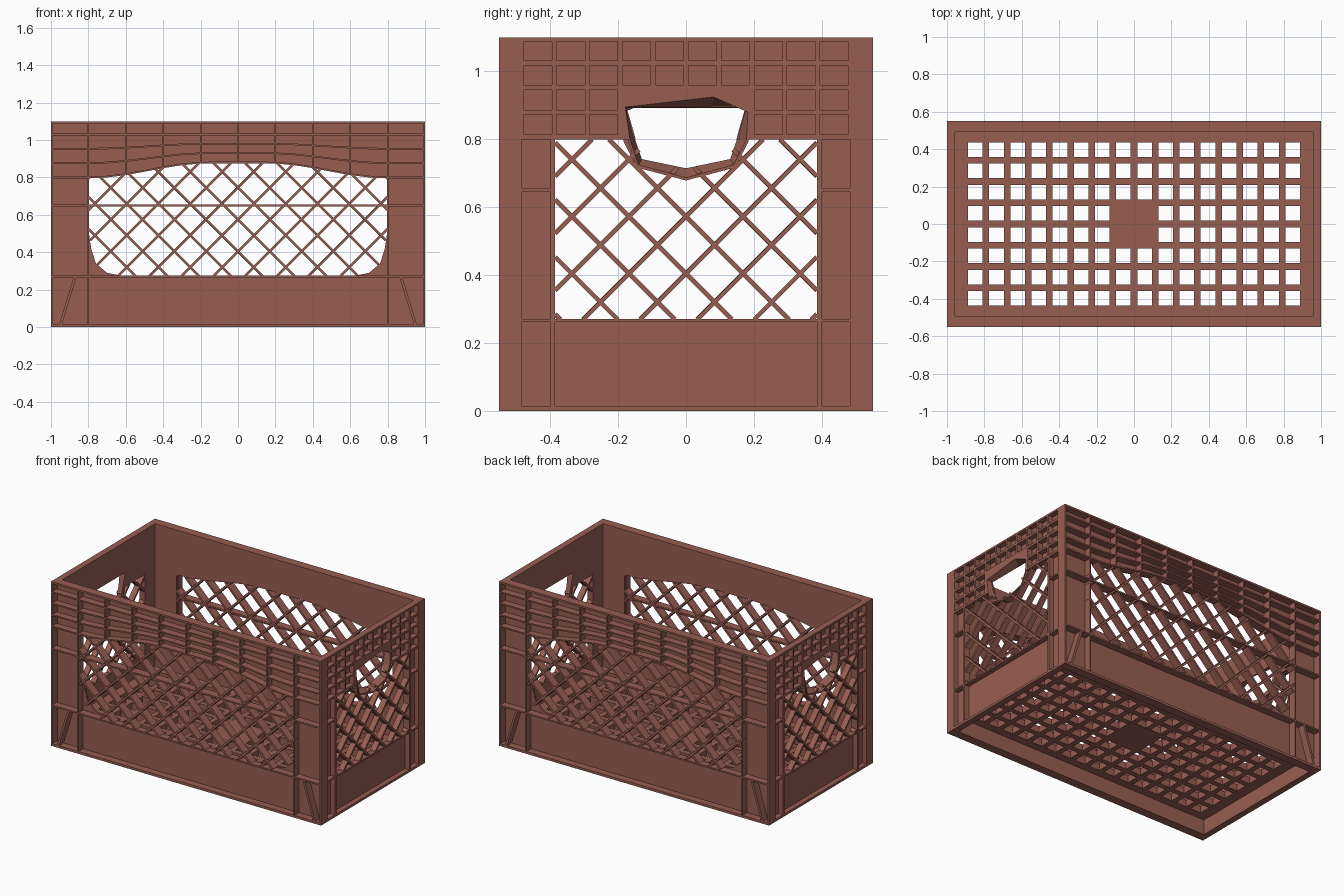
import bpy, bmesh, math
from mathutils import Vector

if "Cube" in bpy.data.objects:
    bpy.data.objects.remove(bpy.data.objects["Cube"])

mat = bpy.data.materials.new("brick_red_plastic")
mat.diffuse_color = (0.31, 0.112, 0.083, 1)
mat.use_nodes = True
mat.node_tree.nodes["Principled BSDF"].inputs["Base Color"].default_value = mat.diffuse_color


def make(name, bm, angles=(0,)):
    """Turn a bmesh into one object per rotation about z."""
    bmesh.ops.recalc_face_normals(bm, faces=bm.faces)
    me = bpy.data.meshes.new(name)
    bm.to_mesh(me)
    bm.free()
    me.materials.append(mat)
    for i, a in enumerate(angles):
        ob = bpy.data.objects.new(name if len(angles) == 1 else f"{name}_{i + 1}", me)
        ob.rotation_euler.z = a
        bpy.context.collection.objects.link(ob)


def box(bm, x0, x1, y0, y1, z0, z1):
    r = bmesh.ops.create_cube(bm, size=1)
    for v in r["verts"]:
        v.co = Vector(((x0 + x1) / 2 + v.co.x * (x1 - x0),
                       (y0 + y1) / 2 + v.co.y * (y1 - y0),
                       (z0 + z1) / 2 + v.co.z * (z1 - z0)))


def bar(bm, p, q, w, y0, y1):
    """Straight rib from p to q in the xz plane, w wide, y0 to y1 deep."""
    p, q = Vector(p), Vector(q)
    d = (q - p).normalized() * (w / 2)
    n = Vector((-d.y, d.x))
    ring = [p + n, p - n, q - n, q + n]
    a = [bm.verts.new((c.x, y0, c.y)) for c in ring]
    b = [bm.verts.new((c.x, y1, c.y)) for c in ring]
    bm.faces.new(a)
    bm.faces.new(b[::-1])
    for i in range(4):
        j = (i + 1) % 4
        bm.faces.new((a[i], b[i], b[j], a[j]))


def plate(bm, loops, y0, y1):
    """Flat panel with holes: first loop is the outline, the rest are holes."""
    edges = []
    for lp in loops:
        vs = [bm.verts.new((x, y0, z)) for x, z in lp]
        edges += [bm.edges.new((vs[i], vs[(i + 1) % len(vs)])) for i in range(len(vs))]
    r = bmesh.ops.triangle_fill(bm, use_beauty=True, edges=edges)
    faces = [g for g in r["geom"] if isinstance(g, bmesh.types.BMFace)]
    ex = bmesh.ops.extrude_face_region(bm, geom=faces, use_keep_orig=True)
    for g in ex["geom"]:
        if isinstance(g, bmesh.types.BMVert):
            g.co.y = y1


def lattice(bm, outline, pitch, zc, w, y0, y1):
    """Diagonal bars in both directions, clipped to an outline."""
    for s in (1, -1):
        for k in range(-14, 15):
            c = k * pitch + 0.0003
            hits = []
            for i, (xa, za) in enumerate(outline):
                xb, zb = outline[(i + 1) % len(outline)]
                fa = xa - c - s * (za - zc)
                fb = xb - c - s * (zb - zc)
                if (fa > 0) != (fb > 0):
                    t = fa / (fa - fb)
                    hits.append(za + t * (zb - za))
            hits.sort()
            for lo, hi in zip(hits[::2], hits[1::2]):
                bar(bm, (c + s * (lo - zc), lo), (c + s * (hi - zc), hi), w, y0, y1)


def arch(x):
    """Lower edge of the long wall's ribbed band."""
    t = min(1, max(0, (0.8 - abs(x)) / 0.65))
    return 0.80 + 0.08 * (0.5 - 0.5 * math.cos(math.pi * t))


# ---------- long walls (front and back) ----------
LONG = (0, math.pi)
Y0, Y1, Y2 = -0.55, -0.502, -0.491
opening = [(-0.6, 0.27), (0.6, 0.27), (0.70, 0.29), (0.76, 0.34), (0.785, 0.42), (0.8, 0.52)]
opening += [(0.8 - 0.1 * i, arch(0.8 - 0.1 * i)) for i in range(17)]
opening += [(-0.8, 0.52), (-0.785, 0.42), (-0.76, 0.34), (-0.70, 0.29)]

bm = bmesh.new()
plate(bm, [[(-0.985, 0), (0.985, 0), (0.985, 1.095), (-0.985, 1.095)], opening], Y1, Y2)
make("long_wall_panel", bm, LONG)

bm = bmesh.new()
lattice(bm, opening, 0.17, 0.405, 0.013, Y0 + 0.004, Y2)
box(bm, -0.8, 0.8, Y0, Y2, 0.646, 0.654)              # tie bar
make("long_wall_lattice", bm, LONG)

bm = bmesh.new()
for k in range(4):                                    # arched ribs
    row = [(x / 10, 1.03 - k * (1.03 - arch(x / 10)) / 3) for x in range(-10, 11)]
    row[0], row[-1] = (-0.995, row[0][1]), (0.995, row[-1][1])
    for p, q in zip(row, row[1:]):
        bar(bm, p, q, 0.009, Y0, Y1)
for i in range(-4, 5):                                # upright ribs in the band
    box(bm, i * 0.2 - 0.004, i * 0.2 + 0.004, Y0, Y1, arch(i * 0.2), 1.095)
for z in (0.27, 0.65):                                # full-length ribs
    box(bm, -0.995, 0.995, Y0, Y1, z - 0.005, z + 0.005)
box(bm, -0.995, 0.995, Y0, Y1, 0, 0.016)
for s in (-1, 1):                                     # corner bay ribs
    box(bm, s * 0.8 - 0.004, s * 0.8 + 0.004, Y0, Y1, 0, 0.8)
    bar(bm, (s * 0.95, 0.01), (s * 0.87, 0.27), 0.015, Y0, Y1)
make("long_wall_ribs", bm, LONG)

# ---------- end walls (right and left) ----------
ENDS = (math.pi / 2, -math.pi / 2)
E0, E1, E2 = -1.0, -0.966, -0.958
grip = [(0.148, 0.8), (0.13, 0.74), (0, 0.71), (-0.13, 0.74), (-0.148, 0.8)]
low = [(-0.385, 0.27), (0.385, 0.27), (0.385, 0.8)]
hole = low + [(0.148, 0.8), (0.175, 0.895), (-0.175, 0.895), (-0.148, 0.8), (-0.385, 0.8)]

bm = bmesh.new()
plate(bm, [[(-0.497, 0), (0.497, 0), (0.497, 1.095), (-0.497, 1.095)], hole], E1, E2)
make("end_wall_panel", bm, ENDS)

bm = bmesh.new()
lattice(bm, low + grip + [(-0.385, 0.8)], 0.168, 0.405, 0.013, E0 + 0.004, E2)
make("end_wall_lattice", bm, ENDS)

# handle: funnel collar, wide outside and narrow inside
bm = bmesh.new()
outer = [(-0.178, 0.895), (0.08, 0.925), (0.182, 0.88), (0.178, 0.80), (0.14, 0.725),
         (0, 0.687), (-0.14, 0.725), (-0.165, 0.80)]
inner = [(-0.175, 0.893), (0.08, 0.893), (0.175, 0.893), (0.15, 0.80), (0.13, 0.742),
         (0, 0.715), (-0.13, 0.742), (-0.15, 0.80)]
back = [(x * 1.03, z + (0.004 if z > 0.85 else -0.008)) for x, z in outer]
rings = [[bm.verts.new((x, y, z)) for x, z in lp]
         for lp, y in ((outer, E0), (inner, E2), (back, E2), (back, E0))]
for a, b in zip(rings, rings[1:] + rings[:1]):
    for i in range(8):
        j = (i + 1) % 8
        bm.faces.new((a[i], a[j], b[j], b[i]))
plate(bm, [[(-0.2, 0.8), (-0.165, 0.8), (-0.178, 0.895), (0.08, 0.925), (0.182, 0.88),
            (0.178, 0.8), (0.2, 0.8), (0.2, 0.953), (-0.2, 0.953)]], E0, E0 + 0.008)
make("handle_surround", bm, ENDS)

bm = bmesh.new()
for z in (0.807, 0.88, 0.953, 1.025):                 # waffle rows
    spans = [(-0.49, -0.19), (0.19, 0.49)] if z < 0.9 else [(-0.49, 0.49)]
    for a, b in spans:
        box(bm, a, b, E0, E1, z - 0.007, z + 0.007)
for k in range(11):                                   # waffle columns
    u = -0.485 + 0.097 * k
    box(bm, u - 0.007, u + 0.007, E0, E1, 0.95 if 3 < k < 7 else 0.8, 1.095)
box(bm, -0.49, 0.49, E0, E1, 0, 0.016)
box(bm, -0.49, 0.49, E0, E1, 0.262, 0.272)
for s in (-1, 1):                                     # corner bay ribs and flanges
    box(bm, s * 0.393 - 0.008, s * 0.393 + 0.008, E0, E1, 0, 0.8)
    box(bm, min(s * 0.39, s * 0.49), max(s * 0.39, s * 0.49), E0, E1, 0.645, 0.655)
    box(bm, min(s * 0.483, s * 0.55), max(s * 0.483, s * 0.55), E0, E0 + 0.01, 0, 1.1)
    box(bm, s * 0.492 - 0.006, s * 0.492 + 0.006, E0, E1, 0, 1.1)
make("end_wall_ribs", bm, ENDS)

# ---------- top rim ----------
bm = bmesh.new()
for s in (-1, 1):
    box(bm, -1, 1, min(s * 0.491, s * 0.55), max(s * 0.491, s * 0.55), 1.088, 1.1)
    box(bm, min(s * 0.958, s * 1), max(s * 0.958, s * 1), -0.491, 0.491, 1.088, 1.1)
make("top_rim", bm)

# ---------- raised grid floor ----------
Z0, Z1, HX, HY, W = 0.10, 0.145, 0.887, 0.437, 0.035
bm = bmesh.new()
for s in (-1, 1):
    box(bm, min(s * HX, s * 0.96), max(s * HX, s * 0.96), -0.492, 0.492, Z0, Z1)
    box(bm, -HX, HX, min(s * HY, s * 0.492), max(s * HY, s * 0.492), Z0, Z1)
px, py = (2 * HX + W) / 16, (2 * HY + W) / 8
for i in range(1, 16):
    x = -HX - W / 2 + i * px
    box(bm, x - W / 2, x + W / 2, -HY, HY, Z0, Z1)
for i in range(1, 8):
    y = -HY - W / 2 + i * py
    box(bm, -HX, HX, y - W / 2, y + W / 2, Z0, Z1 - 0.001)
box(bm, -0.125, 0.125, -0.125, 0.125, Z0 - 0.001, Z1 + 0.001)
make("grid_floor", bm)
